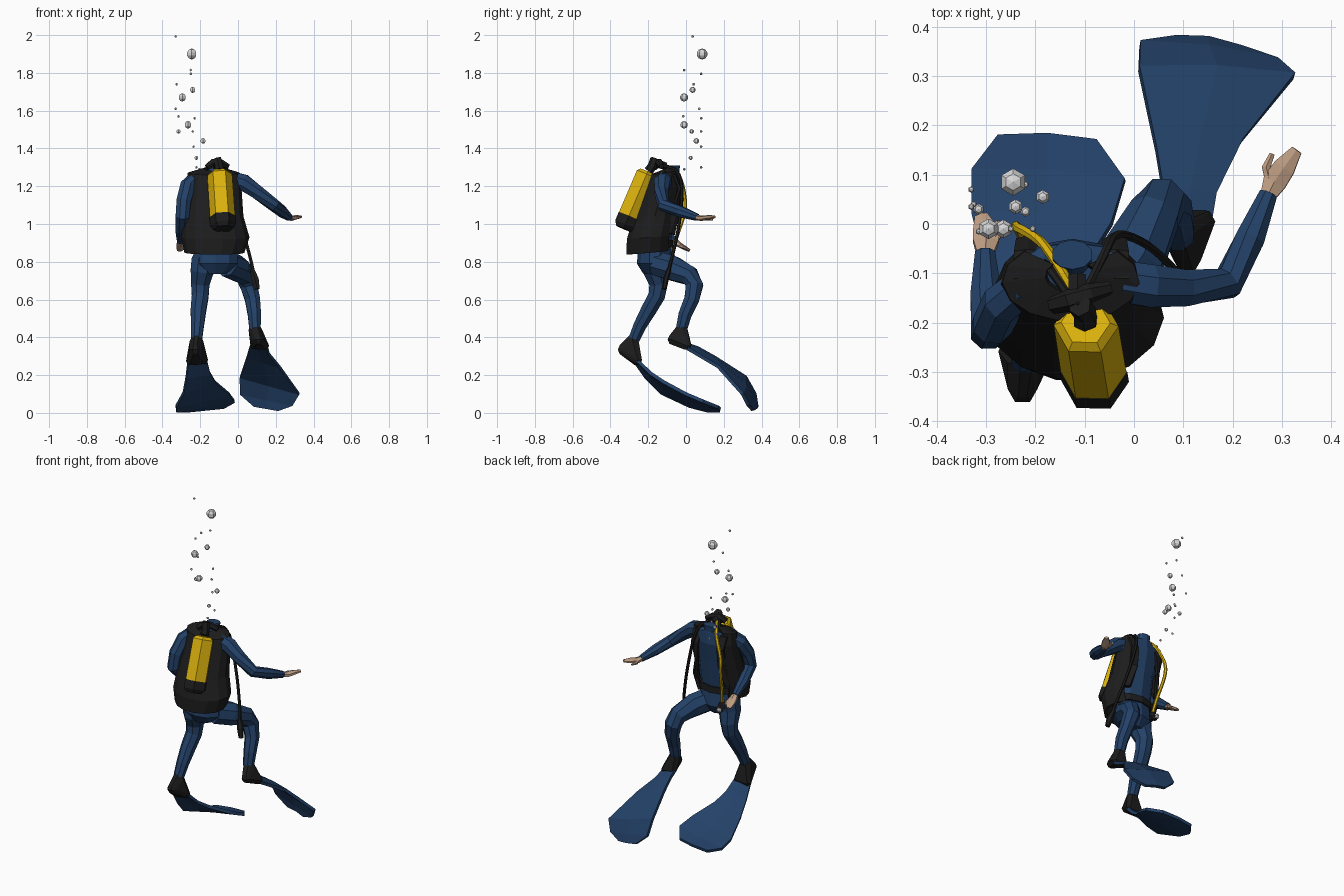
import bpy, bmesh, math
from mathutils import Vector as V


def material(name, rgb):
    m = bpy.data.materials.new(name)
    m.diffuse_color = (*rgb, 1)
    return m


BLUE = material("suit blue", (0.017, 0.053, 0.138))
BLACK = material("rubber black", (0.012, 0.012, 0.012))
YELLOW = material("tank yellow", (0.7, 0.44, 0.004))
SKIN = material("skin", (0.5, 0.33, 0.22))
WHITE = material("bubble grey", (0.68, 0.68, 0.68))


def finish(name, bm, *mats):
    bmesh.ops.recalc_face_normals(bm, faces=bm.faces)
    me = bpy.data.meshes.new(name)
    bm.to_mesh(me)
    bm.free()
    ob = bpy.data.objects.new(name, me)
    bpy.context.collection.objects.link(ob)
    for m in mats:
        me.materials.append(m)
    return ob


def loft(name, rings, mat, closed=True):
    """Skin between rings of points, capped when the rings are closed."""
    bm = bmesh.new()
    vs = [[bm.verts.new(p) for p in r] for r in rings]
    n = len(vs[0])
    for a, b in zip(vs, vs[1:]):
        for i in range(n if closed else n - 1):
            j = (i + 1) % n
            bm.faces.new((a[i], a[j], b[j], b[i]))
    if closed:
        bm.faces.new(vs[0])
        bm.faces.new(vs[-1])
    return finish(name, bm, mat)


def tube(name, pts, mat, sides=8, ref=(0.02, 1, 0.01), turn=0.5):
    """Limb through (x, y, z, radius[, second radius]) points."""
    c = [V(p[:3]) for p in pts]
    rings = []
    for i, p in enumerate(pts):
        t = (c[min(i + 1, len(c) - 1)] - c[max(i - 1, 0)]).normalized()
        s = t.cross(V(ref)).normalized()
        u = s.cross(t)
        ring = []
        for k in range(sides):
            a = math.tau * (k + turn) / sides
            ring.append(c[i] + s * p[3] * math.cos(a) + u * p[-1] * math.sin(a))
        rings.append(ring)
    return loft(name, rings, mat)


def hose(name, pts, r, mat):
    """Thin round hose smoothed through its points."""
    c = [V(p) for p in pts]
    c = [2 * c[0] - c[1]] + c + [2 * c[-1] - c[-2]]
    out = []
    for a, b, d, e in zip(c, c[1:], c[2:], c[3:]):
        for k in range(4):
            t = k / 4
            q = 0.5 * (2 * b + (d - a) * t + (2 * a - 5 * b + 4 * d - e) * t * t
                       + (3 * b - a - 3 * d + e) * t ** 3)
            out.append((*q, r))
    out.append((*c[-2], r))
    return tube(name, out, mat, 6, ref=(0.7, 0.3, 0.2))


def hull(name, blobs, mat):
    """Convex hull round several balls (x, y, z, r)."""
    bm = bmesh.new()
    for x, y, z, r in blobs:
        for dz, k in ((-0.8, 0.6), (0, 1), (0.8, 0.6)):
            for i in range(6):
                a = math.tau * i / 6
                bm.verts.new((x + r * k * math.cos(a), y + r * k * math.sin(a), z + r * dz))
    res = bmesh.ops.convex_hull(bm, input=bm.verts)
    bmesh.ops.delete(bm, geom=list({g for g in res["geom_interior"] + res["geom_unused"]
                                    if isinstance(g, bmesh.types.BMVert)}), context='VERTS')
    return finish(name, bm, mat)


def oval(x, y, z, rx, ry, a0=0, a1=360, n=10, lean=0):
    """Ring round z, angles measured from the diver's chest (+y)."""
    pts = []
    m = n if a1 - a0 == 360 else n - 1
    for i in range(n):
        a = math.radians(a0 + (a1 - a0) * i / m)
        pts.append((x + rx * math.sin(a), y + ry * math.cos(a), z + lean * math.cos(a)))
    return pts


# torso and neck collar
loft("torso", [oval(*r) for r in (
    (-.12, -.165, .735, .06, .06), (-.12, -.165, .79, .125, .095), (-.12, -.165, .9, .12, .085),
    (-.12, -.135, 1.08, .12, .085), (-.125, -.11, 1.2, .145, .08), (-.125, -.095, 1.265, .11, .06),
    (-.125, -.07, 1.275, .04, .035), (-.125, -.062, 1.31, .042, .03))], BLUE)
loft("belt", [oval(-.12, -.163, z, .13, .095) for z in (.875, .915)], BLACK)

# vest, open at the chest and drawn in over the shoulders
vest = loft("vest", [oval(*r, 42, 318, 12, lean=.012) for r in (
    (-.125, -.19, .85, .15, .12), (-.12, -.185, .93, .172, .122), (-.13, -.16, 1.04, .15, .115),
    (-.128, -.12, 1.2, .137, .095), (-.128, -.115, 1.265, .132, .075),
    (-.128, -.105, 1.285, .05, .03))], BLACK, closed=False)
mod = vest.modifiers.new("thickness", 'SOLIDIFY')
mod.thickness, mod.offset = .018, 0
for side in (-1, 1):
    x = -.127 + side * .088
    tube("shoulder_strap", [(x, -.15, 1.255, .035, .012), (x, -.11, 1.272, .035, .012),
                            (x, -.06, 1.255, .033, .012), (x, -.035, 1.19, .028, .012),
                            (x, -.05, 1.08, .028, .012), (x + side * .02, -.085, .95, .03, .014)],
         BLACK, 6, ref=(0, .3, 1))

# air tank, its boot and valve
top, low = V((-.098, -.2, 1.275)), V((-.078, -.325, .98))


def on_tank(t, r):
    return (*top.lerp(low, t), r)


tube("tank", [on_tank(0, .05), on_tank(.05, .066), on_tank(.8, .067)], YELLOW, 6, turn=0)
tube("tank_boot", [on_tank(.8, .069), on_tank(.95, .069), on_tank(1.02, .052)], BLACK, 6, turn=0)
tube("tank_valve", [on_tank(-.02, .026), (-.1, -.18, 1.305, .024), (-.11, -.165, 1.345, .024)], BLACK, 6)
tube("valve_crossbar", [(-.165, -.165, 1.3, .018), (-.13, -.155, 1.325, .023),
                        (-.09, -.14, 1.325, .02), (-.05, -.13, 1.305, .014)], BLACK, 6)
tube("first_stage", [(-.115, -.17, 1.325, .022), (-.115, -.105, 1.305, .02)], BLACK, 6, ref=(0, 0, 1))

# arms
tube("right_arm", [(-.03, -.115, 1.235, .045), (.03, -.125, 1.22, .047), (.1, -.13, 1.17, .04),
                   (.19, -.12, 1.1, .034), (.235, -.03, 1.065, .032), (.272, .06, 1.035, .02)],
     BLUE, ref=(0, 0, 1))
tube("left_arm", [(-.22, -.125, 1.24, .042), (-.265, -.16, 1.2, .044), (-.287, -.205, 1.12, .042),
                  (-.295, -.22, 1.04, .038), (-.3, -.145, .97, .034), (-.302, -.06, .91, .022)],
     BLUE, ref=(1, 0, 0))

# hands: palm, finger block and thumb
up = (0, .1, 1)
tube("right_palm", [(.268, .05, 1.035, .016), (.285, .085, 1.03, .028, .014),
                    (.305, .115, 1.035, .026, .012), (.33, .15, 1.038, .013, .008)], SKIN, 6, ref=up)
tube("right_thumb", [(.275, .085, 1.03, .01), (.268, .115, 1.028, .01), (.28, .142, 1.025, .006)],
     SKIN, 6, ref=up)
tube("left_palm", [(-.302, -.065, .912, .018), (-.3, -.035, .89, .03, .014),
                   (-.302, -.01, .875, .028, .012), (-.31, .018, .86, .015, .008)], SKIN, 6, ref=up)
tube("left_thumb", [(-.29, -.04, .89, .011), (-.272, -.015, .878, .01), (-.277, .005, .87, .006)],
     SKIN, 6, ref=up)

# legs
tube("right_leg", [(-.06, -.15, .79, .07), (-.003, -.07, .765, .07), (.042, .02, .725, .055),
                   (.057, .045, .675, .05), (.077, .03, .6, .043), (.087, -.005, .52, .038),
                   (.09, -.025, .44, .032)], BLUE, ref=(1, 0, 0))
tube("left_leg", [(-.18, -.165, .82, .07), (-.19, -.165, .75, .066), (-.2, -.145, .68, .053),
                  (-.2, -.155, .62, .048), (-.21, -.2, .54, .044), (-.215, -.245, .46, .037),
                  (-.22, -.275, .39, .032)], BLUE, ref=(1, 0, 0))

# boots
hull("right_boot", [(.092, -.022, .44, .036), (.108, -.073, .388, .028),
                    (.092, .005, .36, .027), (.14, .005, .355, .025)], BLACK)
hull("left_boot", [(-.22, -.282, .38, .036), (-.226, -.335, .335, .03),
                   (-.248, -.258, .275, .027), (-.184, -.255, .28, .025)], BLACK)


def fin(name, left, right):
    """Broad blade between two edges."""
    bm = bmesh.new()
    rows = []
    for a, b in zip(left, right):
        a, b = V(a), V(b)
        rows.append([bm.verts.new(p) for p in (a, (a + b) / 2 + V((0, .008, 0)), b)])
    for p, q in zip(rows, rows[1:]):
        for i in (0, 1):
            bm.faces.new((p[i], p[i + 1], q[i + 1], q[i]))
    ob = finish(name, bm, BLUE)
    m = ob.modifiers.new("thickness", 'SOLIDIFY')
    m.thickness, m.offset = .018, 0


fin("right_fin",
    [(.07, 0, .365), (.06, .06, .345), (.045, .15, .295), (.01, .315, .19), (.012, .365, .1), (.085, .375, .035)],
    [(.155, 0, .345), (.165, .06, .31), (.22, .17, .245), (.325, .3, .1), (.29, .33, .04), (.215, .355, .012)])
fin("left_fin",
    [(-.265, -.27, .27), (-.275, -.21, .185), (-.29, -.13, .105), (-.328, .02, .035), (-.328, .11, .012), (-.275, .18, .01)],
    [(-.165, -.26, .28), (-.147, -.19, .212), (-.12, -.12, .165), (-.045, .0, .1), (-.018, .09, .062), (-.075, .17, .03)])

# hoses, gauge console and spare mouthpiece
hose("yellow_hose", [(-.12, -.14, 1.31), (-.15, -.09, 1.3), (-.19, -.035, 1.25), (-.235, -.008, 1.15),
                     (-.235, -.008, 1.06), (-.215, -.05, .93), (-.2, -.075, .83)], .01, YELLOW)
hull("spare_mouthpiece", [(-.2, -.075, .82, .022), (-.2, -.055, .8, .022)], BLACK)
hull("mouthpiece_cover", [(-.203, -.04, .8, .016)], WHITE)
hose("gauge_hose", [(-.1, -.14, 1.31), (-.06, -.06, 1.29), (-.04, -.025, 1.22), (-.01, -.025, 1.1),
                    (.03, -.045, .95), (.07, -.08, .8), (.09, -.105, .7)], .009, BLACK)
tube("gauge_console", [(.075, -.09, .76, .012), (.09, -.105, .71, .022, .015), (.102, -.115, .655, .015, .012)],
     BLACK, 6)
hose("short_hose", [(-.13, -.15, 1.32), (-.15, -.12, 1.305), (-.18, -.08, 1.27), (-.2, -.045, 1.2),
                    (-.2, -.04, 1.1)], .009, BLACK)

# rising bubbles: x, y, z, radius
bubbles = [(-.245, .085, 1.9, .029), (-.295, -.01, 1.67, .022), (-.24, .035, 1.71, .016),
           (-.265, -.01, 1.525, .02), (-.185, .055, 1.44, .015), (-.315, .03, 1.49, .012),
           (-.22, .025, 1.35, .011)]
bubbles += [(x, y, z, .007) for x, y, z in (
    (-.33, .035, 1.993), (-.25, -.01, 1.815), (-.25, .08, 1.795), (-.325, .04, 1.74),
    (-.33, .07, 1.61), (-.315, -.015, 1.57), (-.23, .08, 1.56), (-.24, .08, 1.49),
    (-.235, .08, 1.41), (-.205, -.01, 1.29), (-.22, .08, 1.3))]
for x, y, z, r in bubbles:
    bm = bmesh.new()
    bmesh.ops.create_uvsphere(bm, u_segments=6, v_segments=5, radius=r)
    bmesh.ops.translate(bm, vec=(x, y, z), verts=bm.verts)
    finish("bubble", bm, WHITE)
